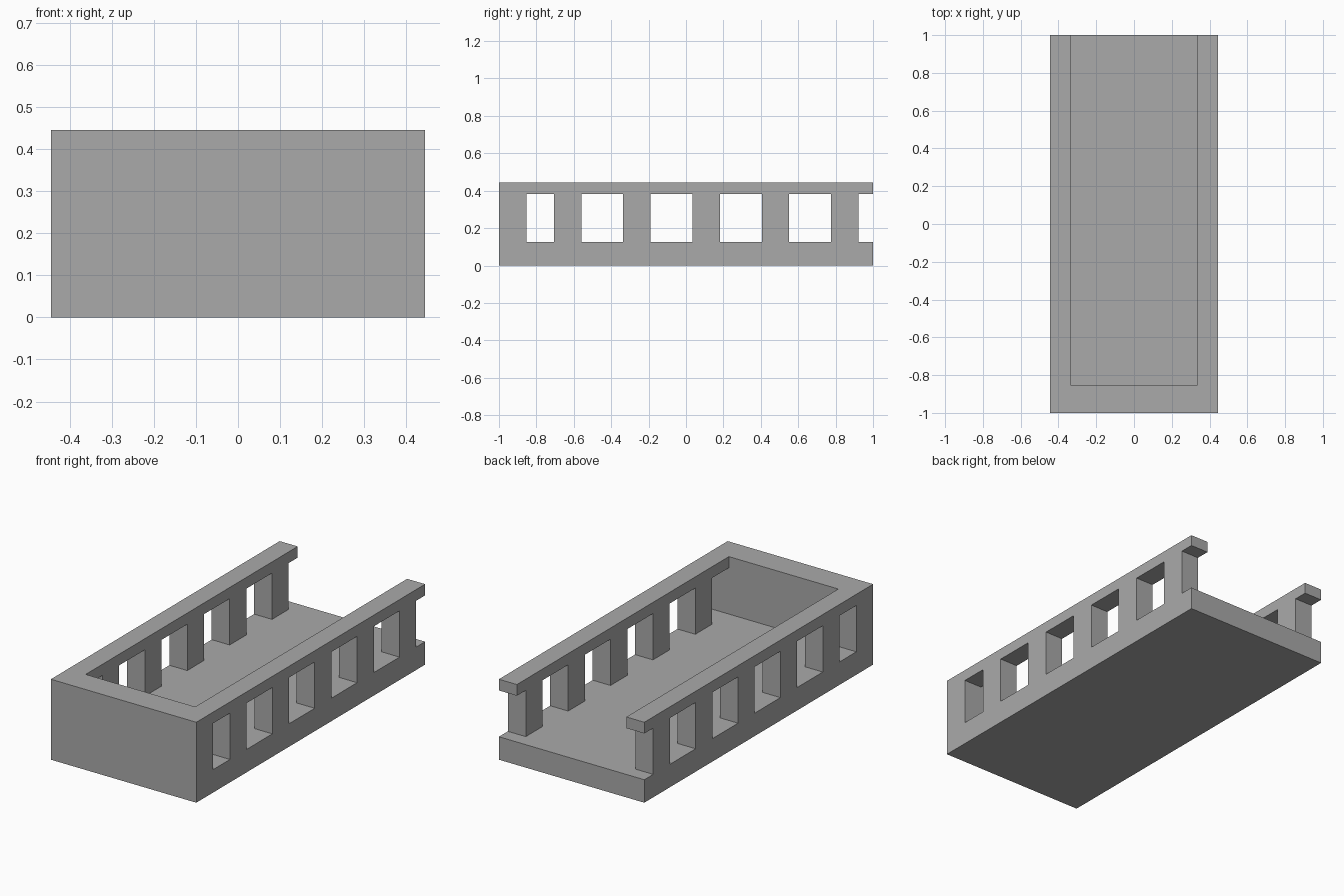
import bpy
import bmesh

if "Cube" in bpy.data.objects:
    bpy.data.objects.remove(bpy.data.objects["Cube"])

HALF_W, INNER_W = 0.445, 0.335      # outer and inner half widths
FLOOR_Z, RAIL_Z, TOP_Z = 0.127, 0.383, 0.445
END_Y = -0.853                      # inner face of the closed end

grey = bpy.data.materials.new("plain grey")
grey.diffuse_color = (0.4, 0.4, 0.4, 1)
grey.use_nodes = True
grey.node_tree.nodes["Principled BSDF"].inputs["Base Color"].default_value = grey.diffuse_color


def box(name, x, y, z, open_ends=False):
    """Box from (min, max) ranges; open_ends drops the covered top and bottom."""
    bm = bmesh.new()
    bmesh.ops.create_cube(bm, size=1)
    for v in bm.verts:
        v.co = [r[0] if c < 0 else r[1] for c, r in zip(v.co, (x, y, z))]
    if open_ends:
        caps = [f for f in bm.faces if abs(f.normal.z) > 0.5]
        bmesh.ops.delete(bm, geom=caps, context='FACES_ONLY')
    mesh = bpy.data.meshes.new(name)
    bm.to_mesh(mesh)
    bm.free()
    mesh.materials.append(grey)
    obj = bpy.data.objects.new(name, mesh)
    bpy.context.collection.objects.link(obj)
    return obj


# Thick floor slab and solid closed end
box("floor", (-HALF_W, HALF_W), (END_Y, 1), (0, FLOOR_Z))
box("end_wall", (-HALF_W, HALF_W), (-1, END_Y), (0, TOP_Z))

# Each side: a top rail carried by five evenly spaced pillars
for side, x in (("left", (-HALF_W, -INNER_W)), ("right", (INNER_W, HALF_W))):
    box(side + "_rail", x, (END_Y, 1), (RAIL_Z, TOP_Z))
    for i in range(5):
        y = -0.706 + i * 0.3705
        box(f"{side}_pillar_{i + 1}", x, (y, y + 0.146),
            (FLOOR_Z, RAIL_Z), open_ends=True)
